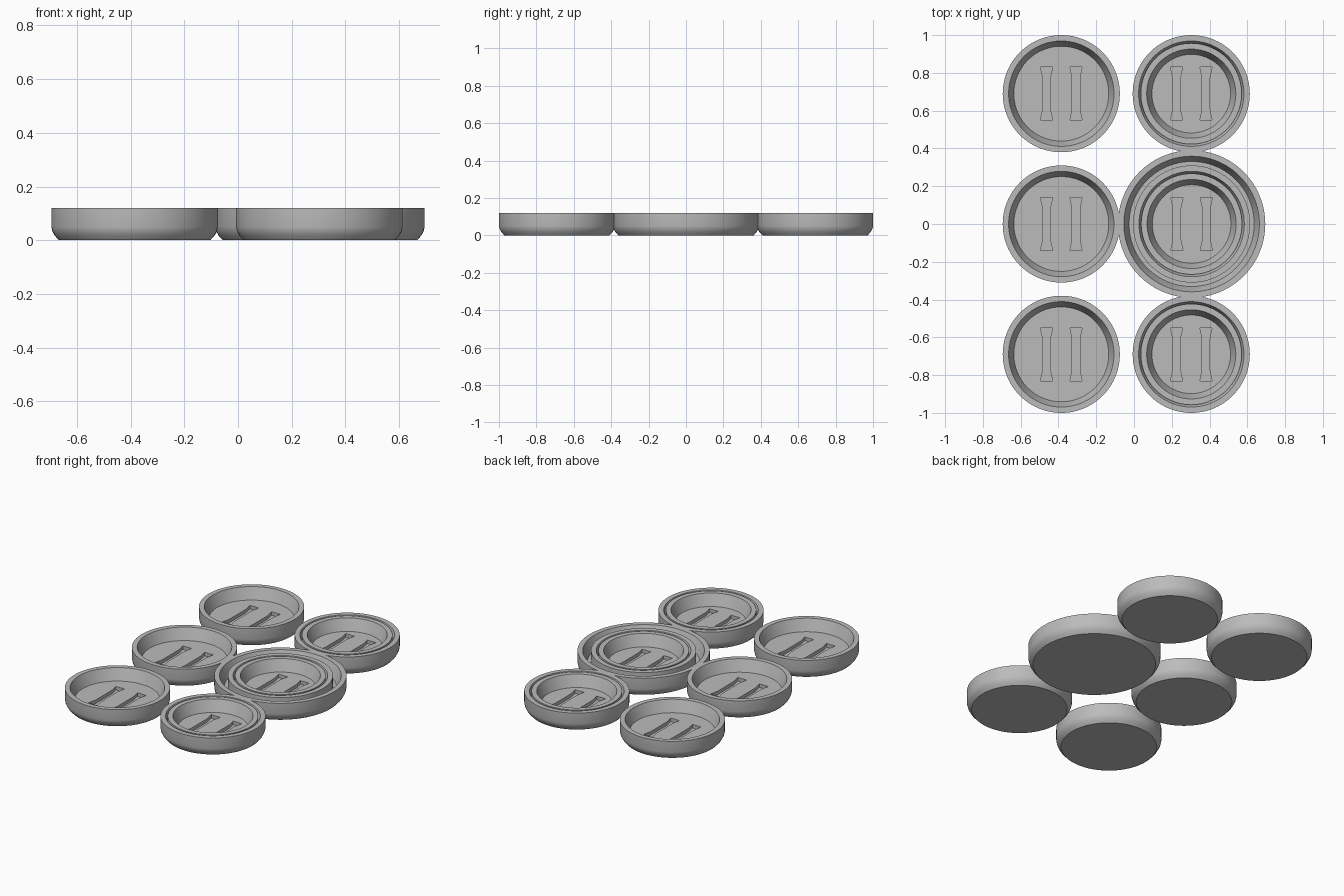
import bpy, bmesh, math

if "Cube" in bpy.data.objects:
    bpy.data.objects.remove(bpy.data.objects["Cube"])

SEG = 96
TOP, FLOOR, SLOT_Z = 0.12, 0.045, 0.022

grey = bpy.data.materials.new("stone_grey")
grey.diffuse_color = (0.5, 0.5, 0.5, 1)
grey.use_nodes = True
grey.node_tree.nodes["Principled BSDF"].inputs["Base Color"].default_value = grey.diffuse_color


def new_object(name, bm):
    bmesh.ops.recalc_face_normals(bm, faces=bm.faces)
    mesh = bpy.data.meshes.new(name)
    bm.to_mesh(mesh)
    bm.free()
    mesh.materials.append(grey)
    obj = bpy.data.objects.new(name, mesh)
    bpy.context.collection.objects.link(obj)
    return obj


def lathe(name, profile):
    """Spin (radius, z) points into a closed solid with flat end discs."""
    bm = bmesh.new()
    rings = [[bm.verts.new((r * math.cos(2 * math.pi * i / SEG),
                            r * math.sin(2 * math.pi * i / SEG), z))
              for i in range(SEG)] for r, z in profile]
    for a, b in zip(rings, rings[1:]):
        for i in range(SEG):
            j = (i + 1) % SEG
            bm.faces.new((a[i], a[j], b[j], b[i]))
    bm.faces.new(rings[0])
    bm.faces.new(rings[-1])
    return new_object(name, bm)


def slot_cutter():
    """Two bow-ended slots, side by side."""
    bm = bmesh.new()
    half = [(0.032, -0.14), (0.02, -0.085), (0.02, 0.085), (0.032, 0.14)]
    outline = half + [(-x, y) for x, y in reversed(half)]
    for cx in (-0.078, 0.078):
        face = bm.faces.new([bm.verts.new((cx + x, y, SLOT_Z)) for x, y in outline])
        ext = bmesh.ops.extrude_face_region(bm, geom=[face])
        for v in ext["geom"]:
            if isinstance(v, bmesh.types.BMVert):
                v.co.z = 0.08
    return new_object("slot_cutter", bm)


def dish(name, x, y, radii):
    """Round dish; each further radius nests another rim inside the first."""
    r = radii[0]
    profile = [(r - 0.028, 0), (r - 0.012, 0.018), (r - 0.003, 0.035), (r, 0.05)]
    for k, r in enumerate(radii):
        profile += [(r, TOP), (r - 0.031, TOP)]
        # tapered inner wall, stopping where a nested rim meets it
        foot = r - 0.059
        if k + 1 < len(radii):
            inner = radii[k + 1]
            if inner > foot:
                t = (r - 0.031 - inner) / 0.028
                profile.append((inner, TOP + (FLOOR - TOP) * t))
            else:
                profile += [(foot, FLOOR), (inner, FLOOR)]
        else:
            profile.append((foot, FLOOR))
    obj = lathe(name, profile)

    # engrave the slots in the floor
    cutter = slot_cutter()
    mod = obj.modifiers.new("slots", "BOOLEAN")
    mod.object, mod.operation, mod.solver = cutter, "DIFFERENCE", "EXACT"
    bpy.ops.object.select_all(action="DESELECT")
    bpy.context.view_layer.objects.active = obj
    obj.select_set(True)
    bpy.ops.object.modifier_apply(modifier=mod.name)
    bpy.data.objects.remove(cutter)
    bpy.ops.object.shade_smooth_by_angle(angle=math.radians(30))
    obj.location = (x, y, 0)


# left column: plain dishes
for label, y in (("front", -0.69), ("middle", 0), ("back", 0.69)):
    dish(label + "_plain_dish", -0.385, y, [0.31])

# right column: double-rimmed dishes around a larger triple-rimmed one
for label, y in (("front", -0.69), ("back", 0.69)):
    dish(label + "_double_dish", 0.303, y, [0.31, 0.267])
dish("large_triple_dish", 0.305, 0, [0.39, 0.31, 0.267])
